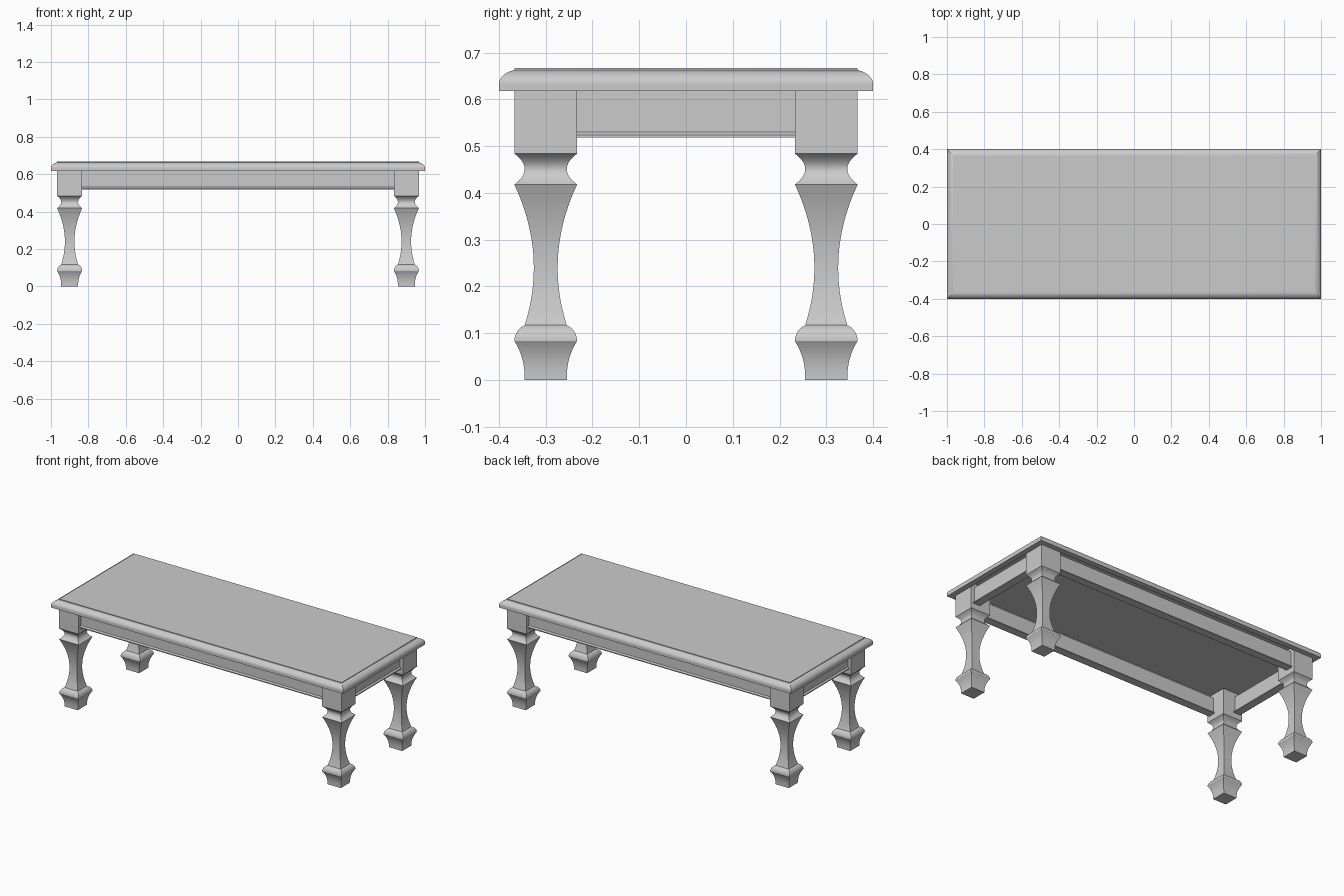
import bpy
import bmesh
import math

cube = bpy.data.objects.get("Cube")
if cube:
    bpy.data.objects.remove(cube, do_unlink=True)

grey = bpy.data.materials.new("plain_grey")
grey.use_nodes = True
tone = (0.6, 0.6, 0.6, 1)
grey.diffuse_color = tone
grey.node_tree.nodes["Principled BSDF"].inputs["Base Color"].default_value = tone


def loft(name, rings, location=(0, 0, 0)):
    """Stack rectangular sections given as (half x, half y, z)."""
    bm = bmesh.new()
    loops = [[bm.verts.new((sx * hx, sy * hy, z))
              for sx, sy in ((-1, -1), (1, -1), (1, 1), (-1, 1))]
             for hx, hy, z in rings]
    for low, high in zip(loops, loops[1:]):
        for i in range(4):
            j = (i + 1) % 4
            bm.faces.new((low[i], low[j], high[j], high[i]))
    bm.faces.new(loops[0][::-1])
    bm.faces.new(loops[-1])
    bmesh.ops.recalc_face_normals(bm, faces=bm.faces)
    mesh = bpy.data.meshes.new(name)
    bm.to_mesh(mesh)
    bm.free()
    mesh.materials.append(grey)
    obj = bpy.data.objects.new(name, mesh)
    obj.location = location
    bpy.context.collection.objects.link(obj)
    bpy.ops.object.select_all(action='DESELECT')
    obj.select_set(True)
    bpy.context.view_layer.objects.active = obj
    bpy.ops.object.shade_smooth_by_angle(angle=math.radians(30))


def curve(z0, z1, width, steps=12):
    """Sample a width rule, with t running from 0 to 1 up the section."""
    return [(width(i / steps), z0 + (z1 - z0) * i / steps) for i in range(steps + 1)]


def shoulder(t, sweep=math.radians(68)):
    """Inward travel, 0 to 1, of a rounded edge that stops short of flat."""
    return (1 - math.cos(math.asin(t * math.sin(sweep)))) / (1 - math.cos(sweep))


# Leg profile: flared foot, bead, waist, hollow neck, square block and top bead
WIDE, NARROW, WAIST = 0.067, 0.045, 0.0255
SWELL = WIDE - NARROW
leg_profile = curve(0, 0.083, lambda t: NARROW + SWELL * t ** 2.4)
leg_profile += curve(0.083, 0.117, lambda t: WIDE - SWELL * shoulder(t))[1:]
leg_profile += curve(0.117, 0.24, lambda t: WAIST + (NARROW - WAIST) * (1 - t) ** 2)[1:]
leg_profile += curve(0.24, 0.418, lambda t: WAIST + (WIDE - WAIST) * t ** 2)[1:]
leg_profile += curve(0.418, 0.484, lambda t: NARROW + SWELL * (2 * t - 1) ** 2, 16)[1:]
leg_profile += curve(0.618, 0.661, lambda t: WIDE - SWELL * shoulder(t))
leg_rings = [(w, w, z) for w, z in leg_profile]

for sx, side in ((-1, "right"), (1, "left")):
    for sy, end in ((-1, "front"), (1, "back")):
        loft(f"{end}_{side}_leg", leg_rings, (sx * 0.9, sy * 0.3, 0))

# Aprons with a thin moulding along the lower edge
for s, front, side in ((-1, "front", "right"), (1, "back", "left")):
    for name, lx, ly, x, y in ((front, 0.85, 0.0, 0, s * 0.33),
                               (side, 0.0, 0.25, s * 0.93, 0)):
        loft(f"{name}_apron", [(lx or 0.015, ly or 0.015, z) for z in (0.518, 0.618)],
             (x, y, 0))
        loft(f"{name}_moulding",
             [(lx or w, ly or w, z) for w, z in ((0.024, 0.518), (0.024, 0.524), (0.015, 0.53))],
             (x, y, 0))

# Table top: hollow underside, rounded edge and a slight raised panel
edge = [(0.034, 0.661), (0.034, 0.618), (0, 0.618)]
edge += curve(0.633, 0.663, lambda t: 0.033 * shoulder(t))
edge.append((0.033, 0.667))
loft("table_top", [(1 - inset, 0.4 - inset, z) for inset, z in edge])
